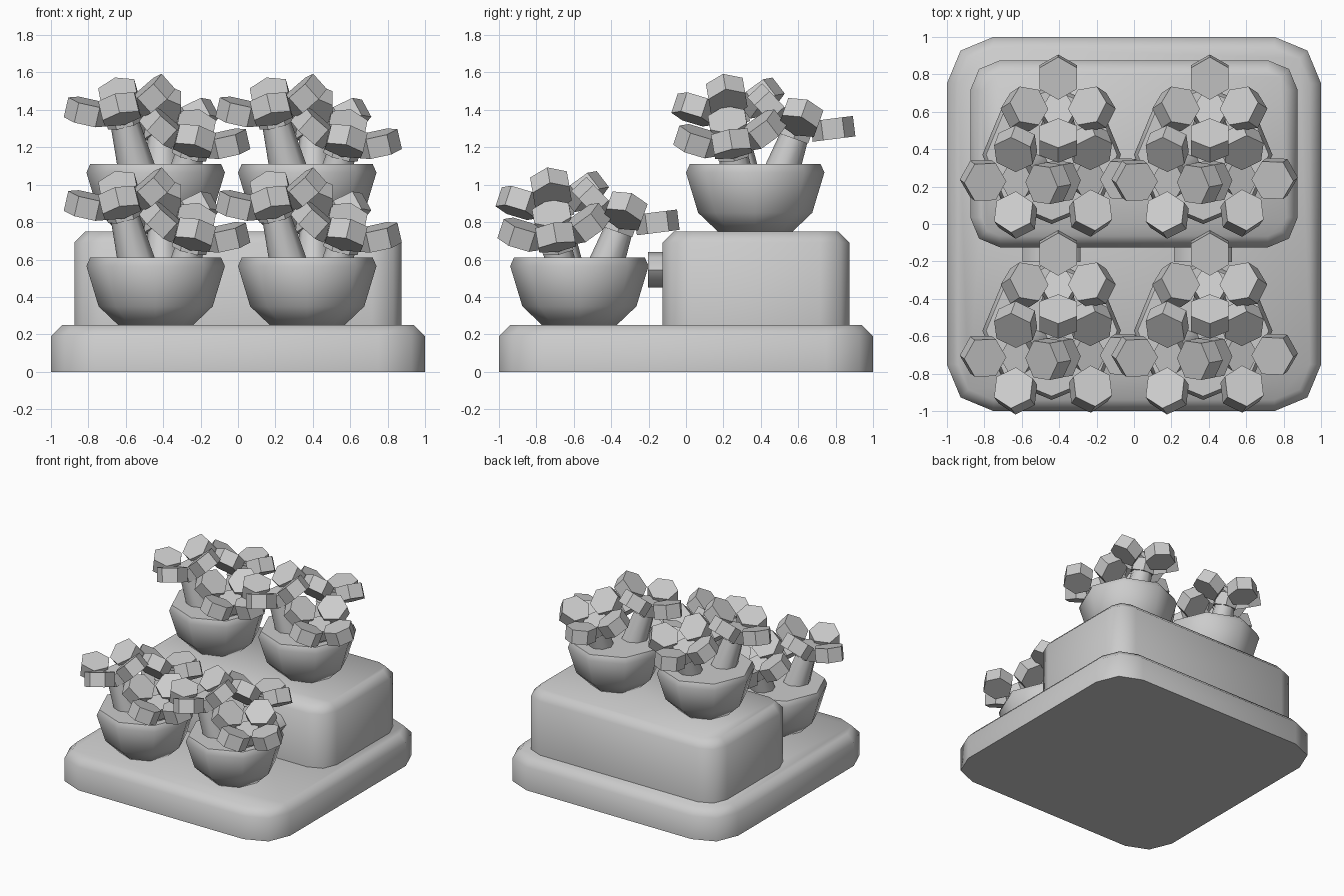
import bpy, bmesh, math
from mathutils import Matrix, Vector

if "Cube" in bpy.data.objects:
    bpy.data.objects.remove(bpy.data.objects["Cube"])

grey = bpy.data.materials.new("plain_grey")
grey.diffuse_color = (0.6, 0.6, 0.6, 1)
grey.use_nodes = True
grey.node_tree.nodes["Principled BSDF"].inputs["Base Color"].default_value = grey.diffuse_color


def loft(name, rings, matrix=Matrix(), smooth=True):
    """Closed solid skinned through rings of points, bottom to top."""
    bm = bmesh.new()
    vs = [[bm.verts.new(matrix @ Vector(p)) for p in ring] for ring in rings]
    n = len(vs[0])
    for a, b in zip(vs, vs[1:]):
        for i in range(n):
            j = (i + 1) % n
            bm.faces.new((a[i], a[j], b[j], b[i]))
    bm.faces.new(vs[0][::-1])
    bm.faces.new(vs[-1])
    bmesh.ops.recalc_face_normals(bm, faces=bm.faces)
    me = bpy.data.meshes.new(name)
    bm.to_mesh(me)
    bm.free()
    me.materials.append(grey)
    if smooth:
        me.shade_smooth()
        me.set_sharp_from_angle(angle=math.radians(52))
    ob = bpy.data.objects.new(name, me)
    bpy.context.collection.objects.link(ob)
    return ob


def ring(n, r, z, ry=None):
    return [(r * math.cos(2 * math.pi * i / n), (ry or r) * math.sin(2 * math.pi * i / n), z)
            for i in range(n)]


def rounded_rect(hx, hy, r, z):
    pts = []
    for k, (sx, sy) in enumerate([(1, 1), (-1, 1), (-1, -1), (1, -1)]):
        for s in range(3):
            a = math.pi / 2 * (k + s / 2)
            pts.append((sx * (hx - r) + r * math.cos(a), sy * (hy - r) + r * math.sin(a), z))
    return pts


def slab(name, hx, hy, r, z0, z1, cy):
    c = 0.06  # chamfer round the top
    loft(name, [rounded_rect(hx, hy, r, z0), rounded_rect(hx, hy, r, z1 - c),
                rounded_rect(hx - c, hy - c, r - c, z1)], Matrix.Translation((0, cy, 0)))


def flower(name, head, normal):
    """Leaning stem, hexagonal centre and four upturned hexagonal petals."""
    n = Vector(normal).normalized()
    x = (Vector((1, 0, 0)) - n * n.x).normalized()
    y = n.cross(x)
    frame = Matrix.Translation(head) @ Matrix((x, y, n)).transposed().to_4x4()
    loft(name + "_stem", [ring(8, 0.105, -0.33), ring(8, 0.075, 0.0)], frame)
    loft(name + "_centre", [ring(6, 0.095, -0.03), ring(6, 0.095, 0.07)], frame, False)
    for k in range(4):
        m = (frame @ Matrix.Rotation(k * math.pi / 2, 4, 'Z')
             @ Matrix.Translation((0.18, 0, 0.09)) @ Matrix.Rotation(math.radians(-27), 4, 'Y'))
        loft(f"{name}_petal_{k}", [ring(6, 0.115, -0.055), ring(6, 0.115, 0.055)], m, False)


# stepped stand
slab("base", 1.0, 1.0, 0.25, 0.0, 0.25, 0.0)
slab("back_step", 0.875, 0.5, 0.16, 0.25, 0.75, 0.375)

# flower heads relative to the pot's foot: position and leaning direction
HEADS = [((0.035, 0.215, 0.525), (0.0, 0.36, 1)),
         ((-0.17, -0.13, 0.597), (-0.26, -0.17, 1)),
         ((0.185, -0.12, 0.427), (0.26, -0.17, 1))]

for side, px in (("left", -0.44), ("right", 0.37)):
    # round knob on the front of the step
    knob = Matrix.Translation((px, -0.09, 0.545)) @ Matrix.Rotation(math.pi / 2, 4, 'X')
    loft(side + "_knob", [ring(8, 0.155, 0.0, 0.095), ring(8, 0.155, 0.112, 0.095)], knob)
    for row, py, pz in (("front", -0.57, 0.25), ("back", 0.37, 0.75)):
        name = f"{row}_{side}"
        # bowl-shaped pot
        loft(name + "_pot", [ring(8, r, z) for r, z in
                             ((0.2, 0), (0.305, 0.1), (0.37, 0.315), (0.35, 0.36))],
             Matrix.Translation((px, py, pz)))
        for i, (h, d) in enumerate(HEADS):
            flower(f"{name}_flower_{i}", Vector(h) + Vector((px, py, pz)), d)
